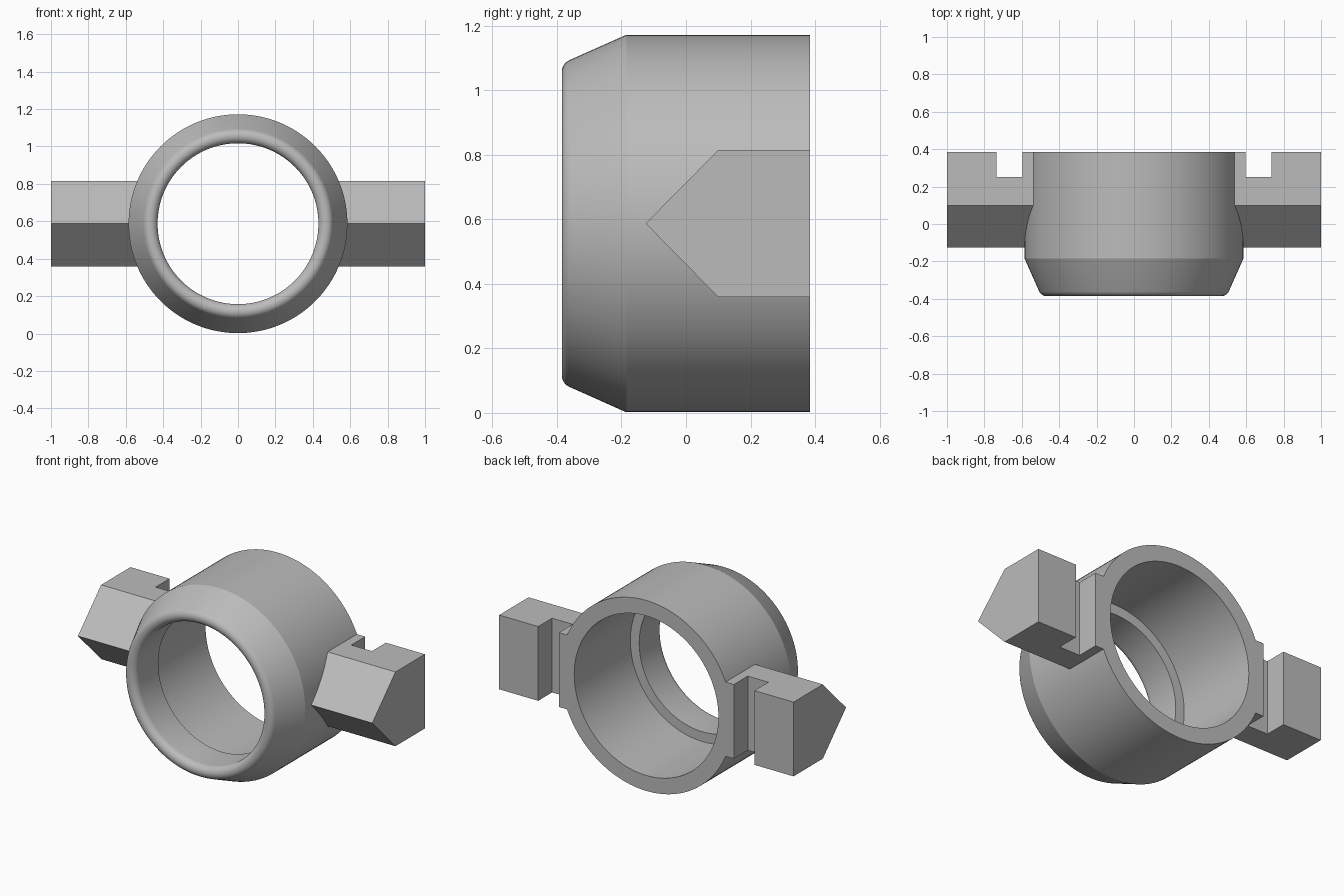
import bpy
import bmesh
from math import sin, cos, pi, radians

cube = bpy.data.objects.get("Cube")
if cube:
    bpy.data.objects.remove(cube, do_unlink=True)

SEGMENTS = 128
CENTRE_Z = 0.587
OUTER, BORE, LIP = 0.585, 0.49, 0.43
BACK = 0.385

grey = bpy.data.materials.new("plain grey")
grey.use_nodes = True
colour = (0.5, 0.5, 0.5, 1)
grey.diffuse_color = colour
grey.node_tree.nodes["Principled BSDF"].inputs["Base Color"].default_value = colour


def add_object(name, bm):
    bmesh.ops.recalc_face_normals(bm, faces=bm.faces)
    mesh = bpy.data.meshes.new(name)
    bm.to_mesh(mesh)
    bm.free()
    mesh.materials.append(grey)
    obj = bpy.data.objects.new(name, mesh)
    bpy.context.collection.objects.link(obj)
    return obj


def activate(obj):
    bpy.ops.object.select_all(action='DESELECT')
    obj.select_set(True)
    bpy.context.view_layer.objects.active = obj


def revolve(name, profile):
    """Turn a closed (radius, y) profile about the y axis."""
    bm = bmesh.new()
    rings = []
    for i in range(SEGMENTS):
        a = 2 * pi * i / SEGMENTS
        rings.append([bm.verts.new((r * cos(a), y, CENTRE_Z + r * sin(a)))
                      for r, y in profile])
    n = len(profile)
    for i in range(SEGMENTS):
        here, after = rings[i], rings[(i + 1) % SEGMENTS]
        for j in range(n):
            k = (j + 1) % n
            bm.faces.new((here[j], here[k], after[k], after[j]))
    return add_object(name, bm)


def extrude(name, outline, offset):
    """Extrude a closed outline of points along an offset."""
    bm = bmesh.new()
    face = bm.faces.new([bm.verts.new(p) for p in outline])
    result = bmesh.ops.extrude_face_region(bm, geom=[face])
    moved = [v for v in result["geom"] if isinstance(v, bmesh.types.BMVert)]
    bmesh.ops.translate(bm, verts=moved, vec=offset)
    return add_object(name, bm)


def cut(obj, cutter):
    mod = obj.modifiers.new("cut", 'BOOLEAN')
    mod.operation = 'DIFFERENCE'
    mod.solver = 'EXACT'
    mod.object = cutter
    activate(obj)
    bpy.ops.object.modifier_apply(modifier=mod.name)
    bpy.data.objects.remove(cutter, do_unlink=True)


# Collar: round front lip, tapered shoulder, stepped bore
lip_radius = 0.04
nose = [(LIP + lip_radius + lip_radius * cos(radians(t)),
         -BACK + lip_radius + lip_radius * sin(radians(t)))
        for t in [180 + 157 * i / 12 for i in range(13)]]
collar = revolve("collar", nose + [
    (OUTER, -0.185), (OUTER, BACK), (BORE, BACK), (BORE, -0.16), (LIP, -0.16)])
activate(collar)
bpy.ops.object.shade_smooth_by_angle(angle=radians(20))

# Pointed side arms, slotted at the back and fitted to the collar
arm_profile = [(-0.125, 0), (0.1, 0.228), (BACK, 0.228), (BACK, -0.228), (0.1, -0.228)]
for side, name in ((1, "left_arm"), (-1, "right_arm")):
    arm = extrude(name, [(side * 0.5, y, CENTRE_Z + z) for y, z in arm_profile],
                  (side * 0.5, 0, 0))
    slot = [(0.595, 0.25), (0.735, 0.25), (0.735, 0.5), (0.595, 0.5)]
    cut(arm, extrude("slot_cutter", [(side * x, y, 0.2) for x, y in slot], (0, 0, 0.8)))
    circle = [(OUTER * cos(2 * pi * i / SEGMENTS), -0.3,
               CENTRE_Z + OUTER * sin(2 * pi * i / SEGMENTS)) for i in range(SEGMENTS)]
    cut(arm, extrude("collar_cutter", circle, (0, 0.9, 0)))
